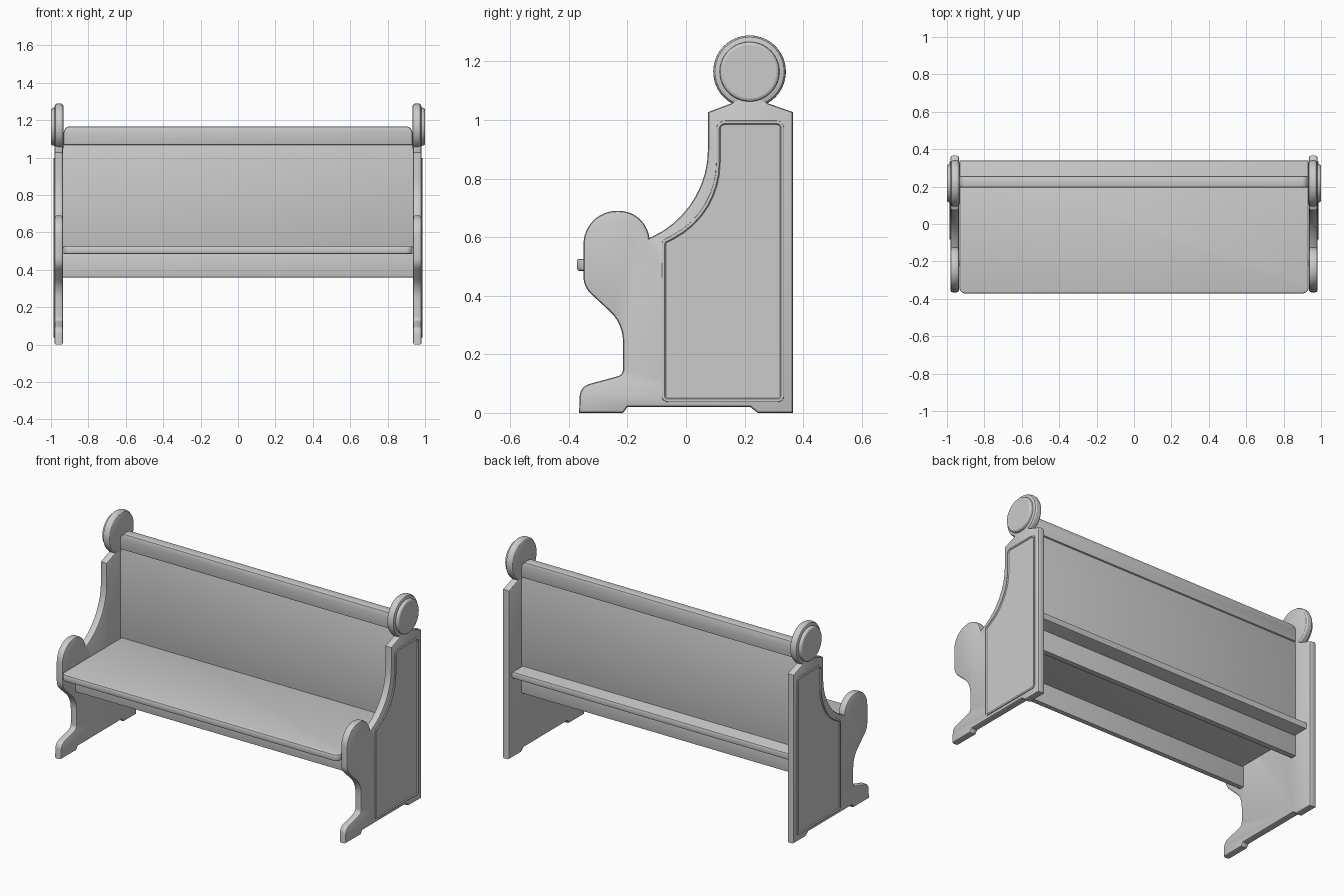
import bpy, bmesh, math
from mathutils import Vector

if "Cube" in bpy.data.objects:
    bpy.data.objects.remove(bpy.data.objects["Cube"])


def outline(corners):
    """Counter-clockwise polygon from (u, v, radius) corners, with filleted corners."""
    pts, n = [], len(corners)
    for i, (u, v, r) in enumerate(corners):
        p = Vector((u, v))
        if r == 0:
            pts.append(p)
            continue
        a = (Vector(corners[i - 1][:2]) - p).normalized()
        b = (Vector(corners[(i + 1) % n][:2]) - p).normalized()
        half = a.angle(b) / 2
        centre = p + (a + b).normalized() * (r / math.sin(half))
        start = p + a * (r / math.tan(half)) - centre
        end = p + b * (r / math.tan(half)) - centre
        sweep = math.atan2(start.x * end.y - start.y * end.x, start.dot(end))
        steps = max(4, int(abs(sweep) / math.radians(7)))
        for k in range(steps + 1):
            t = sweep * k / steps
            c, s = math.cos(t), math.sin(t)
            pts.append(centre + Vector((start.x * c - start.y * s, start.x * s + start.y * c)))
    return pts


def inset(pts, d):
    """Move every side of the polygon inwards by d."""
    out, n = [], len(pts)
    for i, p in enumerate(pts):
        a = (p - pts[i - 1]).normalized()
        b = (pts[(i + 1) % n] - p).normalized()
        na, nb = Vector((-a.y, a.x)), Vector((-b.y, b.x))
        m = (na + nb).normalized()
        out.append(p + m * (d / max(m.dot(na), 0.4)))
    return out


PLACE = {'X': lambda u, v, w: (w, u, v),
         'Y': lambda u, v, w: (u, w, v),
         'Z': lambda u, v, w: (u, v, w)}


def slab(name, pts, layers, axis, mirrored=False):
    """Loft the outline through (position along axis, inset) layers and cap both ends."""
    bm = bmesh.new()
    rings = [[bm.verts.new(PLACE[axis](p.x, p.y, w)) for p in inset(pts, d)] for w, d in layers]
    n = len(pts)
    for r0, r1 in zip(rings, rings[1:]):
        for i in range(n):
            j = (i + 1) % n
            bm.faces.new((r0[i], r0[j], r1[j], r1[i]))
    bm.faces.new(rings[0])
    bm.faces.new(rings[-1])
    bmesh.ops.recalc_face_normals(bm, faces=bm.faces)
    mesh = bpy.data.meshes.new(name)
    bm.to_mesh(mesh)
    bm.free()
    ob = bpy.data.objects.new(name, mesh)
    bpy.context.collection.objects.link(ob)
    bpy.ops.object.select_all(action='DESELECT')
    ob.select_set(True)
    bpy.context.view_layer.objects.active = ob
    bpy.ops.object.shade_smooth_by_angle(angle=math.radians(25))
    if mirrored:
        ob.modifiers.new("mirror", 'MIRROR').use_mirror_merge = False
    return ob


def rounded_edges(a, b, e):
    """Layers for a board between a and b with softened edges."""
    return [(a, e), (a + 0.3 * e, 0.3 * e), (a + e, 0), (b - e, 0), (b - 0.3 * e, 0.3 * e), (b, e)]


def board(name, u, v, w, axis, e=0.002, radii=(0, 0, 0, 0)):
    c = [(u[0], v[0]), (u[1], v[0]), (u[1], v[1]), (u[0], v[1])]
    return slab(name, outline([(*p, r) for p, r in zip(c, radii)]), rounded_edges(*w, e), axis)


# end panels: foot, back post, neck, swept arm and rounded arm rest
end_shape = outline([
    (-0.365, 0, 0), (-0.215, 0, 0), (-0.2, 0.02, 0), (0.22, 0.02, 0), (0.245, 0, 0), (0.365, 0, 0),
    (0.365, 1.027, 0), (0.28, 1.057, 0), (0.25, 1.085, 0), (0.185, 1.085, 0), (0.155, 1.057, 0),
    (0.075, 1.027, 0), (0.075, 0.69, 0.33), (-0.125, 0.597, 0), (-0.138, 0.69, 0.105),
    (-0.35, 0.69, 0.114), (-0.35, 0.43, 0.08), (-0.215, 0.305, 0.14), (-0.215, 0.13, 0.025),
    (-0.362, 0.09, 0.045)])
slab("end_panel", end_shape, rounded_edges(0.936, 0.981, 0.01), 'X', True)

# raised moulding with a sunken field on the outer faces
field_shape = outline([
    (-0.083, 0.037, 0.02), (0.335, 0.037, 0.02), (0.335, 0.998, 0.025), (0.103, 0.998, 0.03),
    (0.103, 0.685, 0.28), (-0.083, 0.588, 0.02)])
slab("panel_moulding", field_shape,
     [(0.978, 0), (0.985, 0.001), (0.987, 0.004), (0.987, 0.01), (0.982, 0.014)], 'X', True)

# round finials with a raised button
circle = [Vector((0.217 + 0.124 * math.cos(k * math.tau / 64), 1.165 + 0.124 * math.sin(k * math.tau / 64)))
          for k in range(64)]
slab("finial", circle,
     [(0.933, 0.014), (0.936, 0.007), (0.945, 0.001), (0.957, 0), (0.969, 0.001), (0.977, 0.006),
      (0.98, 0.014), (0.981, 0.022), (0.992, 0.023), (0.997, 0.026), (1.0, 0.032)], 'X', True)

# seat with rounded front corners, running through to a rear ledge
board("seat", (-0.934, 0.934), (-0.372, 0.34), (0.485, 0.526), 'Z', 0.008, (0.035, 0.035, 0, 0))

# aprons under the seat
board("front_apron", (-0.938, 0.938), (0.36, 0.49), (-0.225, -0.195), 'Y')
board("rear_apron", (-0.938, 0.938), (0.36, 0.49), (0.21, 0.245), 'Y')

# back board and its cap rail
board("back_board", (-0.938, 0.938), (0.52, 1.08), (0.208, 0.245), 'Y')
board("back_cap", (-0.932, 0.932), (1.068, 1.167), (0.195, 0.256), 'Y', 0.008, (0, 0, 0.035, 0.035))
